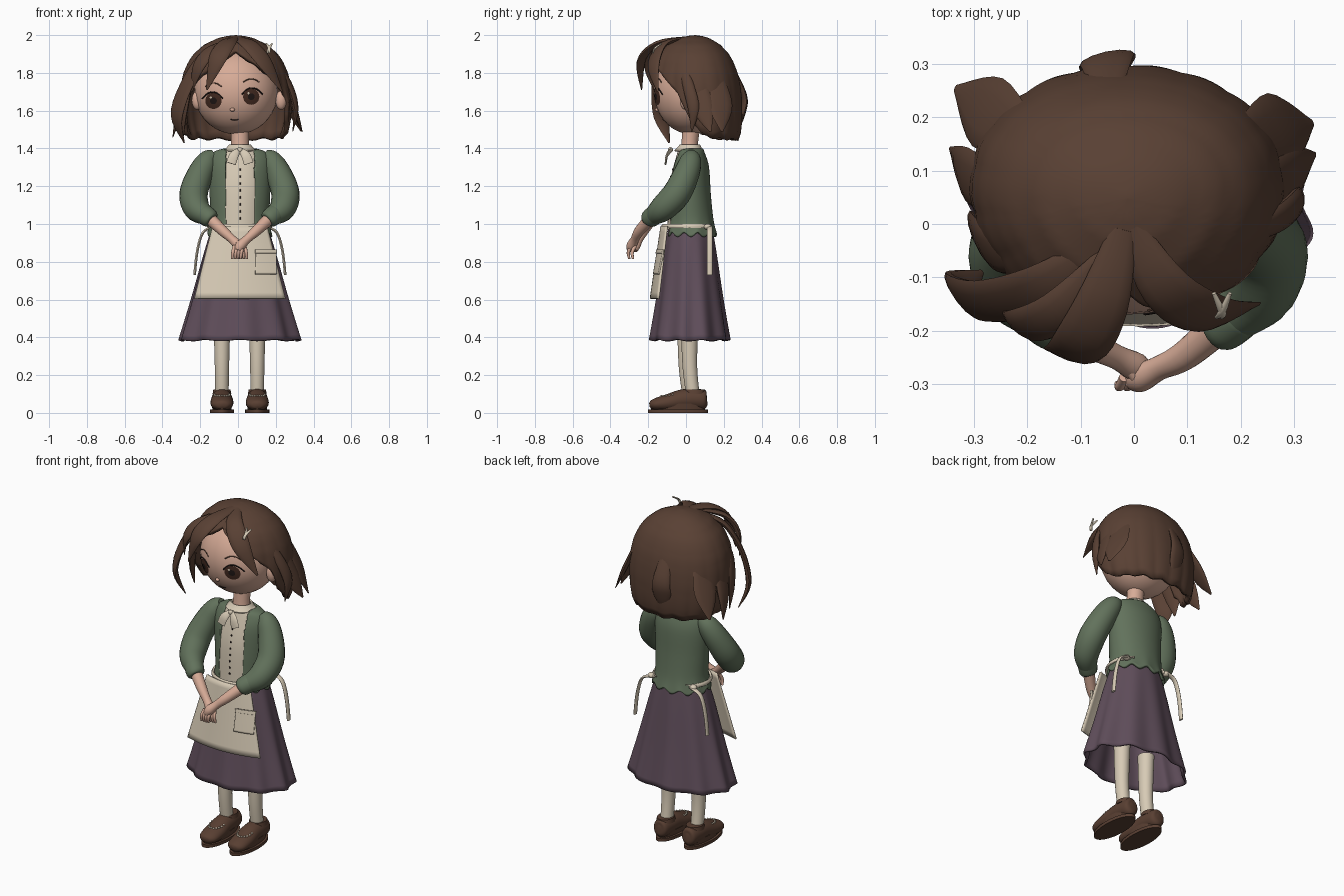
import bpy, bmesh, math
from mathutils import Vector
from mathutils.bvhtree import BVHTree

if "Cube" in bpy.data.objects:
    bpy.data.objects.remove(bpy.data.objects["Cube"])

def material(name, *rgb):
    m = bpy.data.materials.new(name)
    m.use_nodes = True
    m.diffuse_color = (*rgb, 1)
    bsdf = next(n for n in m.node_tree.nodes if n.type == "BSDF_PRINCIPLED")
    bsdf.inputs["Base Color"].default_value = (*rgb, 1)
    bsdf.inputs["Roughness"].default_value = 0.8
    return m

HAIR = material("hair brown", .1, .052, .034)
SKIN = material("skin", .68, .41, .31)
GREEN = material("cardigan green", .122, .168, .106)
PURPLE = material("skirt purple", .115, .075, .103)
CREAM = material("cream cloth", .68, .595, .465)
SHOE = material("shoe brown", .1, .05, .032)
IRIS = material("iris brown", .06, .025, .016)
DARK = material("dark line", .015, .009, .008)

def build(name, verts, faces, mat, thick=0):
    me = bpy.data.meshes.new(name)
    me.from_pydata(verts, [], faces)
    bm = bmesh.new()
    bm.from_mesh(me)
    bmesh.ops.remove_doubles(bm, verts=bm.verts, dist=0.0001)
    bmesh.ops.delete(bm, geom=[v for v in bm.verts if not v.link_faces], context="VERTS")
    bmesh.ops.recalc_face_normals(bm, faces=bm.faces)
    bm.to_mesh(me)
    bm.free()
    me.materials.append(mat)
    ob = bpy.data.objects.new(name, me)
    bpy.context.collection.objects.link(ob)
    if thick:
        mod = ob.modifiers.new("thickness", "SOLIDIFY")
        mod.thickness = thick
        mod.offset = -1
    bpy.ops.object.select_all(action="DESELECT")
    ob.select_set(True)
    bpy.context.view_layer.objects.active = ob
    bpy.ops.object.shade_smooth_by_angle(angle=math.radians(50))
    return ob

def smooth(pts, k):
    """Catmull-Rom interpolation of tuples of any length."""
    out = []
    for i in range(len(pts) - 1):
        a, b, c, d = pts[max(i - 1, 0)], pts[i], pts[i + 1], pts[min(i + 2, len(pts) - 1)]
        for t in (j / k for j in range(k)):
            out.append([q + 0.5 * t * (r - p + t * (2 * p - 5 * q + 4 * r - s + t * (3 * (q - r) + s - p)))
                        for p, q, r, s in zip(a, b, c, d)])
    return out + [list(pts[-1])]

def skin_rings(rings, caps=True, closed=True):
    n = len(rings[0])
    verts = [v for r in rings for v in r]
    faces = [(i * n + j, i * n + (j + 1) % n, (i + 1) * n + (j + 1) % n, (i + 1) * n + j)
             for i in range(len(rings) - 1) for j in range(n if closed else n - 1)]
    if caps:
        faces += [tuple(range(n)), tuple(range(len(verts) - n, len(verts)))]
    return verts, faces

def tube(name, pts, mat, out=lambda p: Vector((0, -1, 0.2)), n=12):
    """Sweep an ellipse; each point is x, y, z, half width, half thickness."""
    path, rings = smooth(pts, 5), []
    for i, p in enumerate(path):
        pos = Vector(p[:3])
        tan = (Vector(path[min(i + 1, len(path) - 1)][:3]) - Vector(path[max(i - 1, 0)][:3])).normalized()
        ref = out(pos)
        nrm = (ref - tan * ref.dot(tan)).normalized()
        side = tan.cross(nrm) * max(p[3], 0.002)
        nrm *= max(p[4], 0.002)
        rings.append([pos + side * math.cos(a) + nrm * math.sin(a) for a in (math.tau * j / n for j in range(n))])
    return build(name, *skin_rings(rings), mat)

def loft(name, pts, mat, x=0.01, n=48, warp=lambda a, t: (1, 0), caps=True, thick=0, keep=lambda c: True, k=5):
    """Stack ellipses about x; each point is z, centre y, radius x, radius y."""
    path, rings = smooth(pts, k), []
    for i, (z, cy, rx, ry) in enumerate(path):
        ring = []
        for a in (math.tau * j / n for j in range(n)):
            s, dz = warp(a, i / (len(path) - 1))
            ring.append(Vector((x + rx * s * math.sin(a), cy - ry * s * math.cos(a), z + dz)))
        rings.append(ring)
    verts, faces = skin_rings(rings, caps)
    faces = [f for f in faces if keep(sum((verts[v] for v in f), Vector()) / len(f))]
    return build(name, verts, faces, mat, thick)

def ball(name, loc, size, mat):
    arcs = [math.pi * i / 18 for i in range(19)]
    loft(name, [(loc[2] + size[2] * math.cos(t), loc[1], size[0] * math.sin(t), size[1] * math.sin(t))
                for t in arcs], mat, x=loc[0], n=32, caps=False, k=1)

def lookup(table, x):
    for (a, u), (b, v) in zip(table, table[1:]):
        if x <= b:
            return u + (v - u) * (x - a) / (b - a)
    return table[-1][1]

# Head, ears and neck
HC, HR = Vector((-.01, .03, 1.7)), Vector((.222, .2, .225))
ball("head", HC, HR, SKIN)
for side, x in (("left", .228), ("right", -.215)):
    ball(side + "_ear", (x, -.005, 1.655), (.03, .028, .05), SKIN)
loft("neck", [(1.36, .02, .055, .05), (1.43, .02, .047, .044), (1.52, .03, .05, .048)], SKIN)

def on_face(x, z, lift=0):
    d = 1 - ((x - HC.x) / HR.x) ** 2 - ((z - HC.z) / HR.z) ** 2
    return Vector((x, HC.y - HR.y * math.sqrt(max(0, d)) - lift, z))

def spot(name, cx, cz, r, mat, lift):
    angles = [math.tau * j / 24 for j in range(24)]
    rings = [[on_face(cx + r * f * math.cos(a), cz + r * f * math.sin(a), lift) for a in angles]
             for f in (1, .7, .4, .1)]
    verts, faces = skin_rings(rings)
    build(name, verts, faces[:-2] + faces[-1:], mat)

def stroke(name, cx, cz, half, rise, mat, r):
    """A thin arch drawn on the face."""
    tube(name, [(*on_face(cx + half * u, cz + rise * (1 - u * u)), r, r) for u in (-1, -.5, 0, .5, 1)], mat, n=6)

# Face details
for side, x, z, s in (("right", -.13, 1.652, -1), ("left", .07, 1.674, 1)):
    spot(side + "_iris", x, z, .043, IRIS, .003)
    spot(side + "_pupil", x, z, .018, DARK, .005)
    spot(side + "_eye_glint", x - .014, z + .018, .006, CREAM, .007)
    stroke(side + "_upper_lash", x + s * .005, z + .012, .055, .034, DARK, .004)
    stroke(side + "_eyebrow", x, z + .076, .043, .018, HAIR, .003)
ball("nose", on_face(-.03, 1.605), (.013, .013, .01), SKIN)
stroke("mouth", -.018, 1.554, .021, -.004, DARK, .003)

# Hair cap with an open face, fuller over the forehead
profile = [(1.42, .83), (1.48, .93), (1.55, .98), (1.65, 1), (1.73, .98), (1.8, .93), (1.86, .84),
           (1.9, .75), (1.95, .56), (1.985, .31), (1.996, .14), (2, 0)]
hairline = [(0, 1.92), (24, 1.85), (50, 1.76), (65, 1.69), (78, 1.55), (90, 1.48), (110, 1.45), (180, 1.445)]
N, ROWS, rings = 144, 26, []
for t in (i / ROWS for i in range(ROWS + 1)):
    ring = []
    for a in (math.tau * j / N for j in range(N)):
        deg = math.degrees(min(a, math.tau - a))
        end = lookup(hairline, deg) + (.006 * math.sin(13 * a) if deg > 80 else 0)
        z = 2 - (2 - end) * t ** 1.8
        r = lookup(profile, z) * (1 - .025 * t ** 3 * (1 - abs(math.sin(9 * a))))
        depth = .255 + .025 * math.cos(a)
        ring.append(Vector((.298 * r * math.sin(a) - .012, .08 - .055 * (z - 1.45) - depth * r * math.cos(a), z)))
    rings.append(ring)
build("hair_cap", *skin_rings(rings, caps=False), HAIR, thick=.025)

def lock(name, width, *pts):
    """A flat tapering lock of hair along a few points."""
    last = len(pts) - 1
    rows = [(*p, width * w, .015 * w) for p, w in zip(pts, [.5] + [1] * (last - 1) + [.1])]
    tube(name + "_lock", rows, HAIR, out=lambda p: p - Vector((0, .08, 1.68)))

# Loose locks of hair
lock("centre_fringe", .05, (-.02, -.01, 1.985), (-.06, -.15, 1.955), (-.11, -.235, 1.87), (-.165, -.235, 1.71))
lock("inner_fringe", .04, (-.05, -.06, 1.965), (-.14, -.16, 1.92), (-.21, -.19, 1.83), (-.245, -.16, 1.7))
lock("right_fringe", .05, (-.06, -.04, 1.96), (-.17, -.12, 1.89), (-.27, -.145, 1.74), (-.325, -.13, 1.57),
     (-.285, -.09, 1.43))
lock("right_temple", .05, (-.16, -.05, 1.9), (-.255, -.05, 1.76), (-.29, -.02, 1.6), (-.29, 0, 1.46))
lock("left_fringe", .048, (-.01, 0, 1.985), (.06, -.12, 1.95), (.145, -.17, 1.85), (.235, -.15, 1.7))
lock("left_temple", .03, (.19, -.03, 1.88), (.27, .01, 1.74), (.305, .04, 1.61), (.29, .03, 1.49))
lock("left_side", .055, (.23, .06, 1.82), (.295, .09, 1.62), (.34, .13, 1.49))
lock("left_back", .07, (.2, .15, 1.82), (.275, .18, 1.63), (.335, .19, 1.49))
lock("right_side", .055, (-.24, .06, 1.82), (-.31, .09, 1.6), (-.345, .14, 1.46))
lock("right_back", .07, (-.2, .16, 1.82), (-.275, .21, 1.63), (-.335, .255, 1.5))
lock("back", .05, (-.05, .24, 1.84), (-.05, .305, 1.68), (-.05, .295, 1.58), (-.05, .26, 1.46))
for s in (-1, 1):
    tube("hair_clip", [(.165 + s * .015, -.13, 1.955, .004, .004), (.165, -.165, 1.93, .008, .005),
                       (.16 - s * .005, -.175, 1.905, .004, .004)], CREAM)

# Blouse, collar and neck bow
blouse = loft("blouse", [(1.405, .02, .062, .055), (1.37, .015, .11, .063), (1.2, .012, .142, .1),
                         (.97, .02, .14, .118)], CREAM)
loft("collar", [(1.42, .02, .058, .054), (1.405, .018, .07, .064), (1.39, .012, .084, .074)],
     CREAM, caps=False, thick=.01)
for s in (-1, 1):
    tube("bow_tail", [(.01, -.075, 1.395, .012, .008), (.01 + s * .03, -.1, 1.365, .024, .007),
                      (.01 + s * .047, -.108, 1.32, .026, .005)], CREAM)
ball("bow_knot", (.01, -.083, 1.393), (.014, .012, .014), CREAM)

def surface(ob):
    return BVHTree.FromPolygons([v.co for v in ob.data.vertices], [p.vertices for p in ob.data.polygons])

for i in range(8):
    hit = surface(blouse).ray_cast(Vector((.012, -1, 1.03 + i * .037)), Vector((0, 1, 0)))[0]
    ball("button", hit, (.005, .005, .006), DARK)

# Open cardigan with a scalloped hem
loft("cardigan", [(1.4, .025, .085, .065), (1.375, .025, .145, .075), (1.3, .022, .165, .1),
                  (1.15, .02, .16, .112), (1.02, .024, .156, .122), (.945, .026, .172, .137)],
     GREEN, n=180, caps=False, thick=.014, keep=lambda c: c.y > 0 or abs(c.x - .012) > .078,
     warp=lambda a, t: (1, .012 * math.sin(11 * a) * t ** 6))

# Sleeves, cuffs, forearms and clasped hands
for side, s in (("left", 1), ("right", -1)):
    def limb(part, mat, *rows):
        tube(f"{side}_{part}", [(.008 + s * x, y, z, w, w) for x, y, z, w in rows], mat, n=20)
    lead = -.02 if s > 0 else 0
    limb("sleeve", GREEN, (.13, .03, 1.365, .033), (.168, .025, 1.335, .057), (.21, 0, 1.26, .069),
         (.243, -.05, 1.16, .075), (.228, -.12, 1.085, .07), (.18, -.17, 1.045, .052))
    limb("cuff", GREEN, (.195, -.16, 1.055, .045), (.185, -.165, 1.05, .053), (.155, -.193, 1.028, .049),
         (.145, -.2, 1.02, .036))
    limb("forearm", SKIN, (.165, -.18, 1.035, .034), (.09, -.225 + lead, .965, .028),
         (.04, -.25 + lead, .92, .023), (.005, -.268 + lead, .885, .027), (-.008, -.275 + lead, .86, .019))
    for x in (.018, .003, -.012, -.027):
        limb("finger", SKIN, (x, -.268 + lead, .885, .009), (x - .008, -.285 + lead, .85, .009),
             (x - .012, -.28 + lead, .815, .006))
    limb("thumb", SKIN, (.02, -.265 + lead, .91, .01), (0, -.295, .895, .01), (-.02, -.3, .875, .006))

# Pleated skirt
loft("skirt", [(.985, .024, .148, .115), (.85, .02, .19, .14), (.6, .02, .258, .175), (.385, .02, .32, .209)],
     PURPLE, n=144, caps=False, thick=.012,
     warp=lambda a, t: (1 + .04 * t * math.sin(10 * a + .6), .004 * t * math.cos(10 * a)))

def panel(name, cx, half, z0, z1, flare, lift):
    """A cloth panel that follows the curve of the apron."""
    rows = []
    for t in (i / 12 for i in range(13)):
        z = z0 + (z1 - z0) * t
        d = (.99 - z) / .385
        xs = [cx + (j / 12 - 1) * (half + flare * t) for j in range(25)]
        rows.append([Vector((x, (.03 + .012 * d) * ((x - .01) / (.145 + .097 * d)) ** 2 - .135 - .057 * d - lift, z))
                     for x in xs])
    build(name, *skin_rings(rows, caps=False, closed=False), CREAM, .01)

# Apron, pocket, waistband and ties
panel("apron", .01, .145, .99, .605, .097, 0)
panel("pocket", .149, .054, .855, .735, .003, .008)
panel("pocket_hem", .149, .057, .865, .845, 0, .012)
loft("waistband", [(1, .02, .164, .144), (.99, .02, .17, .15), (.978, .02, .17, .15)],
     CREAM, caps=False, thick=.012, keep=lambda c: c.y < .13)
for side, s in (("left", 1), ("right", -1)):
    ball(side + "_tie_knot", (.01 + s * .14, .115, .985), (.02, .02, .016), CREAM)
    tube(side + "_tie", [(.01 + s * x, .125, z, .015, .007) for x, z in
                         ((.14, .985), (.195, .955), (.225, .86), (.24, .73))],
         CREAM, out=lambda p: Vector((p.x, 0, 0)))

# Legs and shoes with stitched fronts
for side, x, dy in (("left", .102, .02), ("right", -.085, 0)):
    loft(side + "_stocking", [(.07, .02 + dy, .035, .036), (.25, dy, .038, .039), (.5, dy, .045, .047)], CREAM, x)
    rows = [(.112, .07, .012, .02), (.1, .07, .042, .05), (.04, .073, .053, .054), (-.02, .07, .056, .054),
            (-.09, .055, .061, .046), (-.155, .046, .056, .034), (-.185, .043, .036, .022), (-.194, .042, .008, .008)]
    shoe = tube(side + "_shoe", [(x, *r) for r in rows], SHOE, out=lambda p: Vector((0, 0, 1)), n=24)
    loft(side + "_sole", [(0, -.042, .064, .158), (.018, -.042, .064, .158)], SHOE, x)
    loft(side + "_shoe_base", [(.016, -.042, .05, .142), (.05, -.042, .055, .148)], SHOE, x)
    loft(side + "_shoe_opening", [(.1, .035 + dy / 2, .05, .06), (.125, .035 + dy / 2, .045, .055)], SHOE, x)
    for a in (math.pi * i / 10 for i in range(11)):
        above = Vector((x + .04 * math.cos(a), -.07 - .06 * math.sin(a), 1))
        hit = surface(shoe).ray_cast(above, Vector((0, 0, -1)))[0]
        ball(side + "_stitch", hit, (.006, .005, .006), CREAM)
